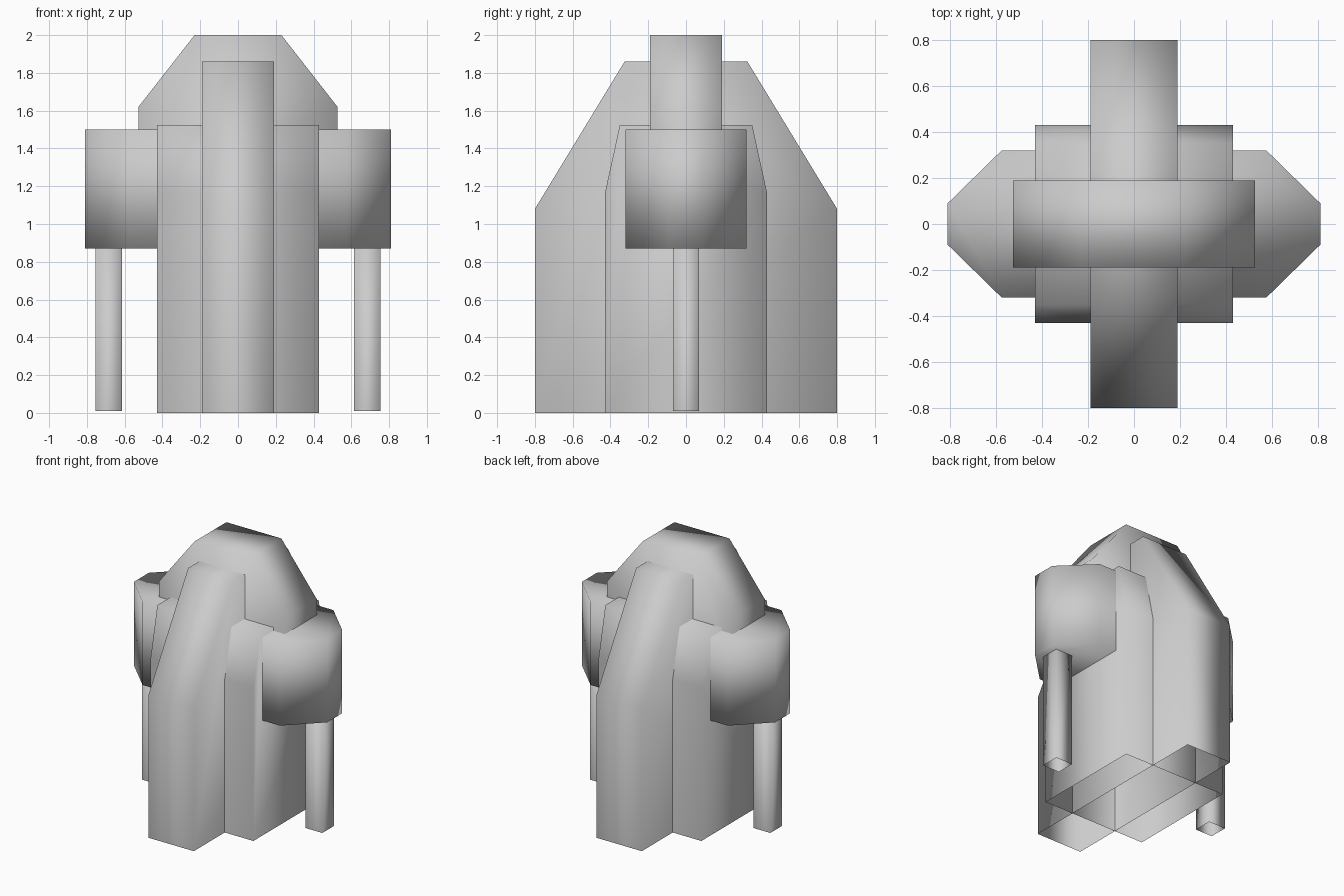
import bpy
import bmesh

cube = bpy.data.objects.get("Cube")
if cube:
    bpy.data.objects.remove(cube, do_unlink=True)

grey = bpy.data.materials.new("light grey")
grey.use_nodes = True
COLOUR = (0.6, 0.6, 0.6, 1)
grey.diffuse_color = COLOUR
grey.node_tree.nodes["Principled BSDF"].inputs["Base Color"].default_value = COLOUR


def mirrored(half):
    """Close a half outline by mirroring it across its first axis."""
    return half + [(-a, b) for a, b in reversed(half)]


def extrude(name, outline, axis, low, high, open_bottom=False):
    """Extrude a 2D outline along the named axis, optionally leaving the underside open."""
    place = {"x": lambda a, b, t: (t, a, b),
             "y": lambda a, b, t: (a, t, b),
             "z": lambda a, b, t: (a, b, t)}[axis]
    bm = bmesh.new()
    first = [bm.verts.new(place(a, b, low)) for a, b in outline]
    last = [bm.verts.new(place(a, b, high)) for a, b in outline]
    bm.faces.new(first)
    bm.faces.new(last)
    for i in range(len(outline)):
        j = (i + 1) % len(outline)
        bm.faces.new((first[i], first[j], last[j], last[i]))
    bmesh.ops.recalc_face_normals(bm, faces=bm.faces)
    if open_bottom:
        bm.normal_update()
        under = [f for f in bm.faces if f.normal.z < -0.9]
        bmesh.ops.delete(bm, geom=under, context="FACES_ONLY")
    for face in bm.faces:
        face.smooth = True
    mesh = bpy.data.meshes.new(name)
    bm.to_mesh(mesh)
    bm.free()
    mesh.materials.append(grey)
    obj = bpy.data.objects.new(name, mesh)
    bpy.context.collection.objects.link(obj)
    return obj


# Central body, hollow and open underneath
extrude("body", mirrored([(0.43, 0), (0.43, 1.16), (0.35, 1.525)]),
        "x", -0.43, 0.43, True)

# Tall narrow fin running front to back
extrude("fin", mirrored([(0.8, 0), (0.8, 1.08), (0.325, 1.86)]),
        "x", -0.19, 0.19, True)

# Head slab across the top
extrude("head", mirrored([(0.527, 1.2), (0.527, 1.62), (0.23, 2.0)]),
        "y", -0.19, 0.19, True)

# Shoulder block with chamfered ends
extrude("shoulders", mirrored([(0.575, -0.32), (0.81, -0.09), (0.81, 0.09), (0.575, 0.32)]),
        "z", 0.87, 1.5)

# Square pipes hanging below the shoulders
for side, sign in (("left", 1), ("right", -1)):
    x = 0.685 * sign
    square = [(x - 0.07, -0.07), (x + 0.07, -0.07), (x + 0.07, 0.07), (x - 0.07, 0.07)]
    extrude(side + "_pipe", square, "z", 0.01, 0.95, True)
